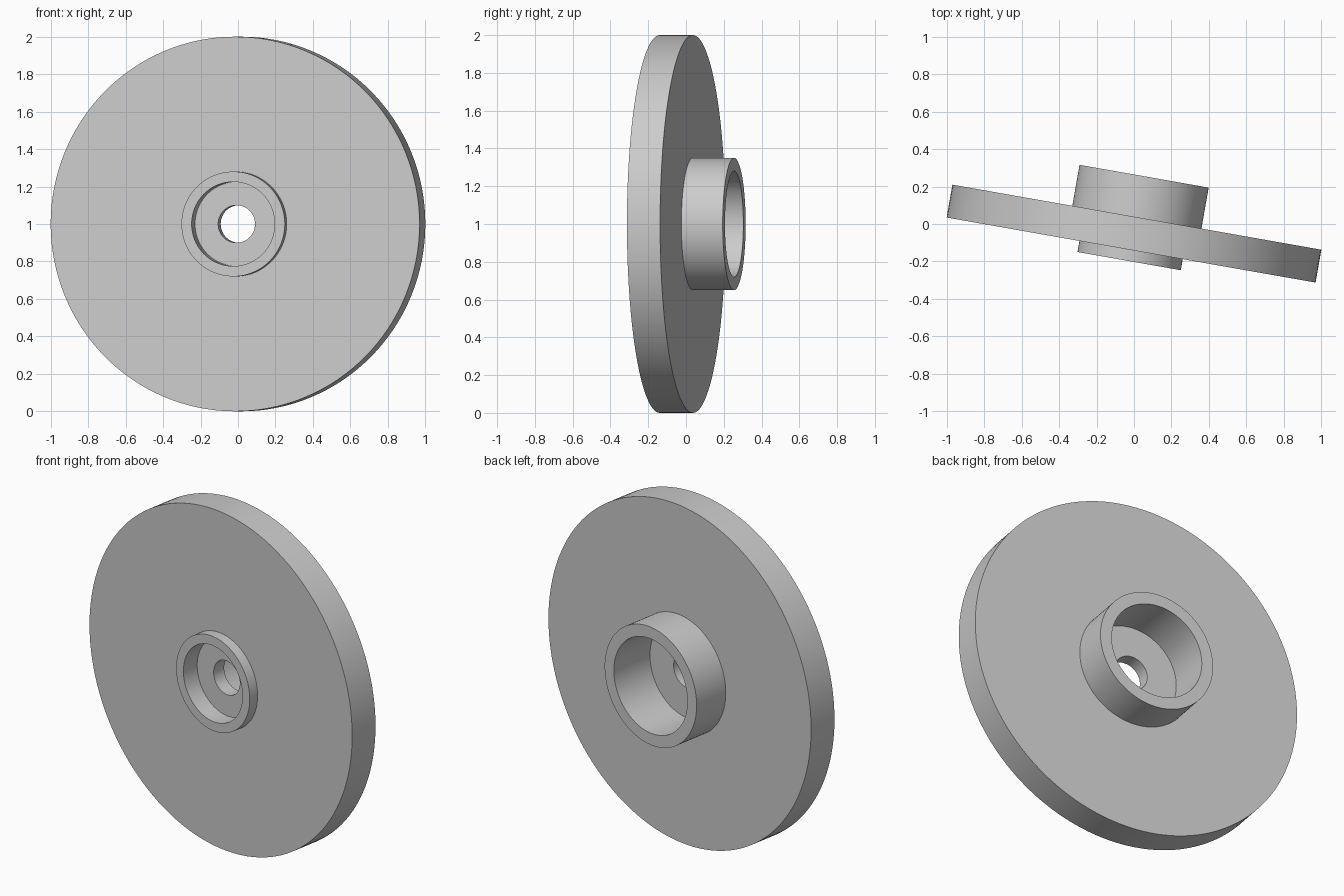
import bpy, bmesh
from math import radians, pi
from mathutils import Vector

cube = bpy.data.objects.get("Cube")
if cube:
    bpy.data.objects.remove(cube, do_unlink=True)

# Plain grey finish
grey = bpy.data.materials.new("plain_grey")
grey.use_nodes = True
colour = (0.6, 0.6, 0.6, 1)
grey.diffuse_color = colour
grey.node_tree.nodes["Principled BSDF"].inputs["Base Color"].default_value = colour

# Key sizes: radii, then heights along the axis from the disc's front face
disc_r, rear_hub_r, front_hub_r = 1.0, 0.35, 0.28
rear_bore_r, front_bore_r, hole_r = 0.28, 0.225, 0.1
front_hub, front_floor, rear_floor, disc_back, rear_hub = -0.06, 0.045, 0.125, 0.178, 0.4

# Closed half section of the wheel, from the hole outward and back
section = [
    (hole_r, front_floor), (front_bore_r, front_floor),
    (front_bore_r, front_hub), (front_hub_r, front_hub),
    (front_hub_r, 0), (disc_r, 0), (disc_r, disc_back),
    (rear_hub_r, disc_back), (rear_hub_r, rear_hub),
    (rear_bore_r, rear_hub), (rear_bore_r, rear_floor),
    (hole_r, rear_floor),
]

# Turn the section about its axis
bm = bmesh.new()
verts = [bm.verts.new((r, 0, h)) for r, h in section]
edges = [bm.edges.new((a, b)) for a, b in zip(verts, verts[1:] + verts[:1])]
bmesh.ops.spin(bm, geom=verts + edges, cent=Vector(), axis=(0, 0, 1),
               angle=2 * pi, steps=128)
bmesh.ops.remove_doubles(bm, verts=bm.verts, dist=0.0001)
bmesh.ops.recalc_face_normals(bm, faces=bm.faces)
mesh = bpy.data.meshes.new("hubbed_disc")
bm.to_mesh(mesh)
bm.free()
mesh.materials.append(grey)

# Stand the disc upright, turned slightly about the vertical
disc = bpy.data.objects.new("hubbed_disc", mesh)
bpy.context.collection.objects.link(disc)
disc.location = (-0.0155, -0.139, disc_r)
disc.rotation_euler = (radians(-90), 0, radians(-10))

bpy.context.view_layer.objects.active = disc
disc.select_set(True)
bpy.ops.object.shade_smooth_by_angle(angle=radians(30))
